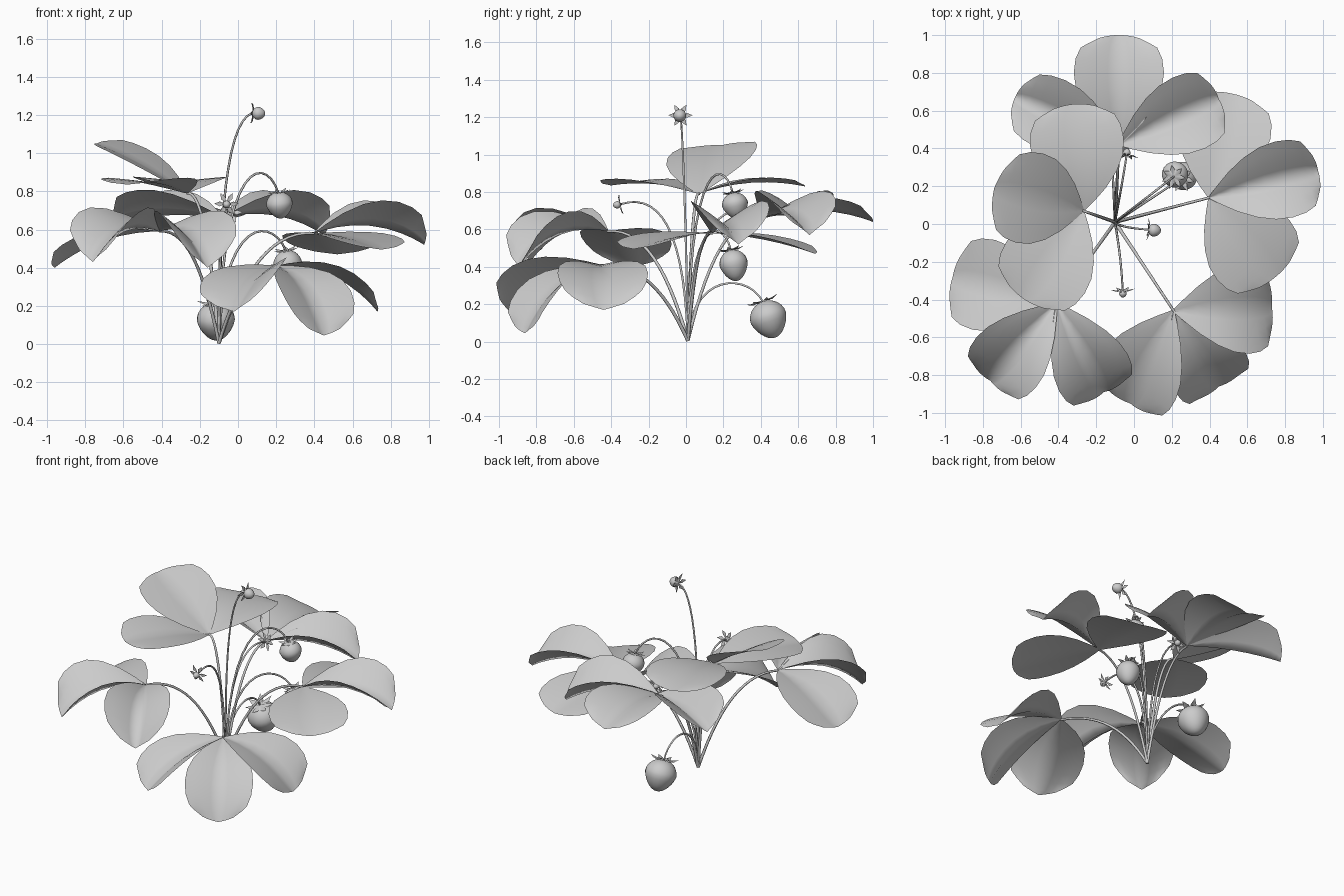
import bpy, bmesh, math
from mathutils import Vector

cube = bpy.data.objects.get("Cube")
if cube:
    bpy.data.objects.remove(cube, do_unlink=True)

GREY = (0.6, 0.6, 0.6, 1)
grey = bpy.data.materials.new("plain_grey")
grey.use_nodes = True
grey.diffuse_color = GREY
grey.node_tree.nodes["Principled BSDF"].inputs["Base Color"].default_value = GREY

ROOT = Vector((-0.1, 0.01, 0.005))
UP = Vector((0, 0, 1))


def finish(name, bm):
    """Turn a bmesh into a smooth shaded object."""
    mesh = bpy.data.meshes.new(name)
    for face in bm.faces:
        face.smooth = True
    bm.to_mesh(mesh)
    bm.free()
    mesh.materials.append(grey)
    obj = bpy.data.objects.new(name, mesh)
    bpy.context.collection.objects.link(obj)
    return obj


def stalk(name, p1, p2, end, radius):
    """Thin tube along one cubic curve from the root."""
    curve = bpy.data.curves.new(name, 'CURVE')
    curve.dimensions = '3D'
    curve.bevel_depth = radius
    curve.bevel_resolution = 1
    curve.resolution_u = 14
    curve.use_fill_caps = True
    spline = curve.splines.new('BEZIER')
    spline.bezier_points.add(1)
    a, b = spline.bezier_points
    for p in (a, b):
        p.handle_left_type = p.handle_right_type = 'FREE'
    p1, p2, end = Vector(p1), Vector(p2), Vector(end)
    a.co, a.handle_left, a.handle_right = ROOT, ROOT - UP * 0.1, p1
    b.co, b.handle_left, b.handle_right = end, p2, end * 2 - p2
    a.radius, b.radius = 1.2, 0.9
    curve.materials.append(grey)
    bpy.context.collection.objects.link(bpy.data.objects.new(name, curve))


# Half width of a leaflet along its length: narrow base, blunt tip
OUTLINE = [(0, .04), (.08, .25), (.2, .53), (.35, .79), (.5, .95), (.65, 1),
           (.78, .96), (.88, .85), (.95, .69), (1, .45)]
HALF_WIDTH = 0.25
ACROSS = 4


def leaflet(name, base, tip, fold, arch, roll=0, width=1):
    """Blade folded up along its midrib, arched base to tip, rolled about its length."""
    base, tip = Vector(base), Vector(tip)
    along = tip - base
    level = along.cross(UP).normalized()
    side = (level + level.cross(along).normalized() * math.tan(roll)).normalized()
    normal = side.cross(along).normalized()
    bm = bmesh.new()
    rows = []
    for t, w in OUTLINE:
        mid = base + along * t + normal * arch * 4 * t * (1 - t)
        row = []
        for i in range(-ACROSS, ACROSS + 1):
            u = i / ACROSS
            rise = abs(u) * (1.2 - 0.2 * abs(u)) * math.sin(fold)
            offset = side * u * math.cos(fold) + normal * rise
            # Round the corners of the tip a little
            back = along * -0.03 * u * u * (t > 0.9)
            row.append(bm.verts.new(mid + offset * w * width * HALF_WIDTH + back))
        rows.append(row)
    for r0, r1 in zip(rows, rows[1:]):
        for i in range(2 * ACROSS):
            bm.faces.new((r0[i], r0[i + 1], r1[i + 1], r1[i]))
    finish(name, bm)


# Each leaf: its joint, then three leaflets as (tip, fold, arch, roll, width)
LEAVES = {
    "front_left_leaf": ((.21, -.46, .41), [
        ((-.02, -.95, .17), .38, .045, -.15), ((.45, -.86, .045), .32, .07, 0, .9),
        ((.73, -.44, .17), .25, .07)]),
    "front_right_leaf": ((-.41, -.42, .59), [
        ((-.16, -.89, .4), .6, .08), ((-.76, -.83, .43), .6, .08),
        ((-.96, -.28, .4), .2, .05)]),
    "high_right_leaf": ((-.27, .07, .79), [
        ((-.58, -.4, .835), .1, .03), ((-.74, .19, 1.05), .13, .02, .1),
        ((-.32, .635, .83), .1, .04)]),
    "left_leaf": ((.4, .14, .58), [
        ((.75, -.28, .495), .1, .02), ((.975, .28, .52), .6, .07),
        ((.52, .69, .47), .1, .02)]),
    "back_leaf": ((-.08, .42, .66), [
        ((.45, .66, .57), .6, .06), ((-.08, 1.0, .64), .3, .05),
        ((-.63, .67, .64), .62, .025, 0, .95)]),
}
for name, (joint, blades) in LEAVES.items():
    joint = Vector(joint)
    reach = joint - ROOT
    bend = ROOT + Vector((reach.x * .25, reach.y * .25, reach.z * .65))
    arch = ROOT + Vector((reach.x * .55, reach.y * .55, reach.z * 1.03))
    stalk(name + "_stalk", bend, arch, joint, 0.008)
    for label, blade in zip(("first", "middle", "last"), blades):
        leaflet(f"{name}_{label}_leaflet", joint, *blade)


def place(obj, at, axis):
    obj.location = at
    obj.rotation_mode = 'QUATERNION'
    obj.rotation_quaternion = Vector(axis).to_track_quat('Z', 'Y')


def calyx(name, at, axis, size, count=6):
    """Ring of pointed sepals spread around the axis, tips curling back."""
    bm = bmesh.new()
    for k in range(count):
        a = 2 * math.pi * k / count
        out = Vector((math.cos(a), math.sin(a), 0))
        side = Vector((-out.y, out.x, 0))
        hub = bm.verts.new(out * size * .1)
        mid = bm.verts.new(out * size * .55)
        tip = bm.verts.new(out * size - UP * size * .08)
        for s in (-1, 1):
            edge = bm.verts.new(out * size * .55 + side * s * size * .2 + UP * size * .08)
            bm.faces.new((hub, mid, edge) if s < 0 else (hub, edge, mid))
            bm.faces.new((mid, tip, edge) if s < 0 else (mid, edge, tip))
    place(finish(name, bm), at, axis)


def berry(name, at, axis, radius, length, taper):
    """Rounded body hanging along the axis from its flattened top."""
    bm = bmesh.new()
    bmesh.ops.create_uvsphere(bm, u_segments=20, v_segments=14, radius=1)
    for v in bm.verts:
        z = v.co.z
        narrow = 1 - taper * max(0, z)
        depth = (z * 1.1 + .9) / 2 if z > 0 else (z + 1) * .9 / 2
        v.co = (v.co.x * radius * narrow, v.co.y * radius * narrow, depth * length)
    place(finish(name, bm), at, axis)


# Fruit: end of stalk, hanging direction, radius, length, height of stalk arch
FRUITS = {
    "low_fruit": ((-.12, .41, .215), (.05, .35, -1), .1, .205, .37),
    "middle_fruit": ((.25, .24, .49), (.15, .2, -1), .076, .17, .67),
    "high_fruit": ((.21, .25, .795), (.12, .2, -1), .07, .14, .99),
}
for name, (end, axis, radius, length, peak) in FRUITS.items():
    end = Vector(end)
    p1 = ROOT.lerp(end, .05)
    p2 = ROOT.lerp(end, .8)
    p1.z = p2.z = peak
    stalk(name + "_stalk", p1, p2, end, .006)
    berry(name, end, axis, radius, length, .2)
    calyx(name + "_calyx", end - Vector(axis) * .004, axis, radius * .95, 7)

# Flower heads: two curve handles, end of stalk, facing direction, head radius
FLOWERS = {
    "tall_flower": ((-.1, 0, .65), (-.06, -.02, 1.17), (.075, -.03, 1.21), (1, -.1, -.05), .034),
    "front_flower": ((-.1, -.01, .6), (-.07, -.14, .8), (-.06, -.35, .735), (.05, -1, -.2), .02),
    "back_flower": ((-.1, .03, .55), (-.07, .16, .76), (-.04, .36, .69), (.1, 1, -.2), .02),
}
for name, (p1, p2, end, axis, radius) in FLOWERS.items():
    stalk(name + "_stalk", p1, p2, end, .006)
    berry(name + "_head", end, axis, radius, radius * 2, .1)
    calyx(name + "_sepals", end, axis, .065)
